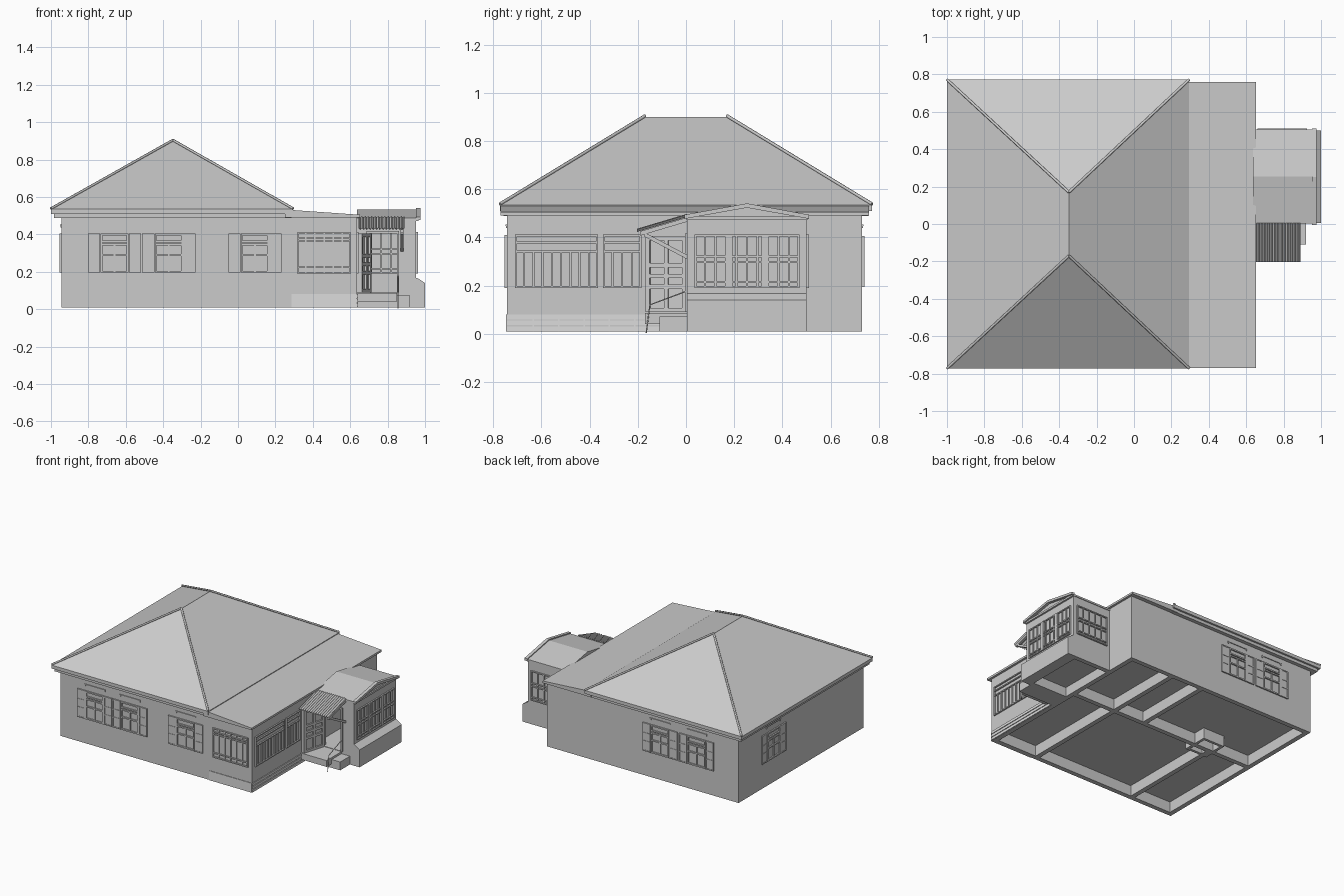
import bpy
import bmesh
import math
from mathutils import Vector

cube = bpy.data.objects.get("Cube")
if cube:
    bpy.data.objects.remove(cube)


def material(name, value):
    m = bpy.data.materials.new(name)
    m.use_nodes = True
    m.diffuse_color = (value, value, value, 1)
    m.node_tree.nodes["Principled BSDF"].inputs["Base Color"].default_value = (value, value, value, 1)
    return m


GRAY = material("warm gray", 0.6)
PALE = material("pale gray", 0.72)


def finish(name, bm, mat=GRAY):
    bmesh.ops.recalc_face_normals(bm, faces=bm.faces)
    mesh = bpy.data.meshes.new(name)
    bm.to_mesh(mesh)
    bm.free()
    mesh.materials.append(mat)
    ob = bpy.data.objects.new(name, mesh)
    bpy.context.collection.objects.link(ob)
    return ob


def boxes(name, spans, mat=GRAY, place=lambda p: p):
    """One object from boxes given as (a0, a1, b0, b1, c0, c1)."""
    bm = bmesh.new()
    for a0, a1, b0, b1, c0, c1 in spans:
        p, q = Vector(place((a0, b0, c0))), Vector(place((a1, b1, c1)))
        geo = bmesh.ops.create_cube(bm, size=1)
        for v in geo["verts"]:
            v.co = [(p[i] + q[i]) / 2 + v.co[i] * abs(q[i] - p[i]) for i in range(3)]
    return finish(name, bm, mat)


def hull(name, points):
    bm = bmesh.new()
    for p in points:
        bm.verts.new(p)
    bmesh.ops.convex_hull(bm, input=bm.verts)
    bmesh.ops.dissolve_limit(bm, angle_limit=0.01, verts=bm.verts, edges=bm.edges)
    return finish(name, bm)


def tube(name, points, radius):
    curve = bpy.data.curves.new(name, "CURVE")
    curve.dimensions = "3D"
    curve.bevel_depth = radius
    curve.bevel_resolution = 1
    curve.use_fill_caps = True
    spline = curve.splines.new("POLY")
    spline.points.add(len(points) - 1)
    for sp, p in zip(spline.points, points):
        sp.co = (*p, 1)
    curve.materials.append(GRAY)
    ob = bpy.data.objects.new(name, curve)
    bpy.context.collection.objects.link(ob)


# Wall frames: (along the wall, height, outward) to world
LEFT, RIGHT, FRONT, BACK = -0.945, 0.635, -0.742, 0.73
front = lambda p: (p[0], FRONT - p[2], p[1])
back = lambda p: (p[0], BACK + p[2], p[1])
west = lambda p: (LEFT - p[2], p[0], p[1])
east = lambda p: (RIGHT + p[2], p[0], p[1])
porch_east = lambda p: (0.952 + p[2], p[0], p[1])
porch_back = lambda p: (p[0], 0.5 + p[2], p[1])
upright = lambda p: (p[0], -p[2], p[1])


def grid(u0, u1, v0, v1, us=(), vs=(), bar=0.008, out=0.01, top=None, deep=0):
    """Frame with upright bars at us (up to top) and level bars at vs."""
    h = bar / 2
    ups = [(u - h, u + h, v0, v1, -deep, out) for u in (u0 + h, u1 - h)]
    ups += [(u - h, u + h, v0, top or v1, -deep, out * 0.75) for u in us]
    return ups + [(u0, u1, v - h, v + h, -deep, out) for v in (v0 + h, v1 - h, *vs)]


def steps(a, b, n):
    return [a + (b - a) * i / n for i in range(1, n)]


def shuttered_window(name, u, place):
    w, z0, z1 = 0.075, 0.195, 0.405
    sash = grid(u - w, u + w, z0, z1, [u], [0.29, 0.345, 0.362], 0.01, top=0.35)
    boxes(name + "_frame", sash, place=place)
    cap = [(u - 0.085, u + 0.085, 0.448, 0.453, 0, 0.006)]
    cap += [(a, a + 0.01, 0.438, 0.448, 0, 0.005) for a in (u - 0.085, u + 0.075)]
    boxes(name + "_cornice", cap, place=place)
    leaves = []
    for a in (u - 0.142, u + w + 0.002):
        leaves.append((a, a + 0.065, z0, z1, 0, 0.007))
        leaves += grid(a, a + 0.065, z0, z1, [], [0.27, 0.33])
    boxes(name + "_shutters", leaves, place=place)


# Perimeter and inner walls, open underneath below the floor
T = 0.035
Z0, Z1, FLOOR = 0.01, 0.495, 0.09
boxes("house_walls", [
    (LEFT, RIGHT, FRONT, FRONT + T, Z0, Z1), (LEFT, RIGHT, BACK - T, BACK, Z0, Z1),
    (LEFT, LEFT + T, FRONT, BACK, Z0, Z1), (RIGHT - T, RIGHT, FRONT, BACK, Z0, Z1)])
boxes("inner_foundation", [
    (0.24, 0.275, FRONT, BACK, Z0, FLOOR), (-0.6, -0.565, FRONT, 0.1, Z0, FLOOR),
    (LEFT, RIGHT, 0.08, 0.115, Z0, FLOOR), (-0.02, 0.015, 0.1, BACK, Z0, FLOOR)])
boxes("stove_foundation", [
    (-0.62, -0.44, 0.02, 0.04, Z0, FLOOR), (-0.62, -0.44, 0.19, 0.21, Z0, FLOOR),
    (-0.62, -0.6, 0.02, 0.21, Z0, FLOOR), (-0.46, -0.44, 0.02, 0.21, Z0, FLOOR)])
boxes("floor", [(LEFT + 0.01, RIGHT - 0.01, FRONT + 0.01, BACK - 0.01, FLOOR, FLOOR + 0.02)])

# Hipped roof with eave board and hip caps
EX0, EX1, EY, EZ = -1.0, 0.295, 0.772, 0.535
RX, RY, RZ = -0.348, 0.17, 0.9
corners = [(x, y) for x in (EX0, EX1) for y in (-EY, EY)]
hull("hip_roof", [(x, y, z) for x, y in corners for z in (EZ - 0.025, EZ)]
     + [(RX, -RY, RZ), (RX, RY, RZ)])
boxes("eave_board", [(-0.985, 0.285, -0.758, 0.758, 0.488, EZ - 0.01)])
for i, (x, y) in enumerate(corners):
    tube("hip_cap_%d" % i, [(x, y, EZ + 0.003), (RX, math.copysign(RY, y), RZ + 0.004)], 0.007)

# Low roof over the side veranda
hull("veranda_roof", [(x, y, z) for y in (-0.77, 0.76)
                      for x, z in ((0.25, 0.533), (0.652, 0.505), (0.652, 0.49), (0.25, 0.49))])

# Shuttered windows
for i, u in enumerate((-0.66, -0.37, 0.09)):
    shuttered_window("front_window_%d" % i, u, front)
for i, u in enumerate((-0.6, -0.3)):
    shuttered_window("back_window_%d" % i, u, back)
shuttered_window("side_window", 0.32, west)

# Veranda glazing
boxes("veranda_front_glazing", grid(0.315, 0.605, 0.19, 0.41, steps(0.315, 0.605, 6),
                                    [0.225, 0.365, 0.38]), place=front)
for name, a, b, n in (("front", -0.71, -0.365, 9), ("rear", -0.345, -0.185, 4)):
    boxes("veranda_side_glazing_" + name,
          grid(a, b, 0.19, 0.412, steps(a, b, n), [0.342, 0.378], top=0.342), place=east)

# Veranda skirting boards
boxes("skirting_front", [(0.285, RIGHT, Z0, 0.08, 0, 0.004)], PALE, front)
rows = [(FRONT, -0.11, z, z + 0.019, 0, 0.006) for z in (0.012, 0.036, 0.06)]
posts = [(y, y + 0.006, Z0, 0.08, 0, 0.004) for y in steps(FRONT, -0.11, 6)]
boxes("skirting_side", rows + posts, PALE, east)

# Glazed porch: walls with an open doorway, flared base, floor, gable roof
PX, PY0, PY1 = 0.952, 0.005, 0.5
D0, D1, SILL, HEAD = 0.7, 0.85, 0.09, 0.405
boxes("porch_walls", [
    (RIGHT, D0, PY0, PY0 + T, Z0, 0.48), (D1, PX, PY0, PY0 + T, Z0, 0.48),
    (D0, D1, PY0, PY0 + T, Z0, SILL), (D0, D1, PY0, PY0 + T, HEAD, 0.48),
    (RIGHT, PX, PY1 - T, PY1, Z0, 0.48), (PX - T, PX, PY0, PY1, Z0, 0.48),
    (RIGHT, PX, PY0 + 0.01, PY1 - 0.01, SILL - 0.01, SILL)])
hull("porch_base", [(x, y, z) for y in (PY0, PY1) for x, z in (
    (PX - 0.01, Z0), (1.0, Z0), (1.0, 0.14), (PX + 0.005, 0.168), (PX - 0.01, 0.168))])
hull("porch_roof", [(x, y, z) for x in (RIGHT, 0.955) for y, z in (
    (0.002, 0.475), (0.002, 0.488), (0.253, 0.533), (0.505, 0.488), (0.505, 0.475))])
MID = 0.2525
for i, s in enumerate((-1, 1)):
    hull("gable_board_%d" % i, [(x, MID + s * d, z) for x in (0.952, 0.976) for d, z in (
        (0, 0.541), (0, 0.523), (0.258, 0.477), (0.258, 0.494))])
boxes("gable_beam", [(0.95, 0.965, 0.002, 0.505, 0.472, 0.486)])

bars = [0.215, 0.297, 0.32]
INSIDE = T + 0.01
boxes("porch_east_glazing", grid(0.035, 0.47, 0.19, 0.412, steps(0.035, 0.47, 10), bars, deep=INSIDE)
      + [(u - 0.012, u + 0.012, 0.19, 0.412, 0, 0.011) for u in (0.18, 0.325)], place=porch_east)
boxes("porch_rear_glazing", grid(0.66, 0.925, 0.19, 0.412, steps(0.66, 0.925, 5), bars, deep=INSIDE),
      place=porch_back)

# Doorway trim and the door leaf standing open
boxes("door_trim", [(D0 - 0.012, D0, SILL, HEAD, -T, 0.01), (D1, D1 + 0.012, SILL, HEAD, -T, 0.01),
                    (D0 - 0.012, D1 + 0.012, HEAD, HEAD + 0.012, -T, 0.01)],
      place=lambda p: (p[0], PY0 - p[2], p[1]))
leaf = [(0, 0.176, SILL, HEAD, -0.004, 0.004)]
leaf += grid(0, 0.176, SILL, HEAD, [0.088], [0.195, 0.24, 0.285], 0.018, 0.014, deep=0.014)
door = boxes("open_door", leaf, place=upright)
door.location = (D0, PY0, 0)
door.rotation_euler.z = math.atan2(-0.17, -0.05)

# Entry landing, step and handrail
boxes("landing", [(RIGHT, 0.85, -0.17, PY0, 0.04, 0.087), (RIGHT, 0.85, -0.11, PY0, Z0, 0.05)])
boxes("lower_step", [(0.845, 0.92, -0.11, PY0, Z0, 0.072)])
tube("handrail", [(0.855, -0.165, 0.003), (0.855, -0.15, 0.12), (0.855, 0.005, 0.178)], 0.003)

# Corrugated awning on an outer bracket
bm = bmesh.new()
count, prev = 56, None
for i in range(count + 1):
    x = 0.645 + 0.245 * i / count
    wave = 0.005 * math.cos(i * math.pi / 2)
    pair = [bm.verts.new((x, y, z + wave)) for y, z in ((0.005, 0.49), (-0.203, 0.428))]
    if prev:
        bm.faces.new((prev[0], prev[1], pair[1], pair[0]))
    prev = pair
awning = finish("awning", bm)
solid = awning.modifiers.new("thickness", "SOLIDIFY")
solid.thickness = 0.003
for name, y0, z0, y1, z1 in (("brace", 0.005, 0.318, -0.172, 0.412), ("arm", 0.005, 0.474, -0.19, 0.416)):
    hull("awning_" + name, [(x, y, z + d) for x in (0.868, 0.886) for d in (-0.009, 0.009)
                            for y, z in ((y0, z0), (y1, z1))])
